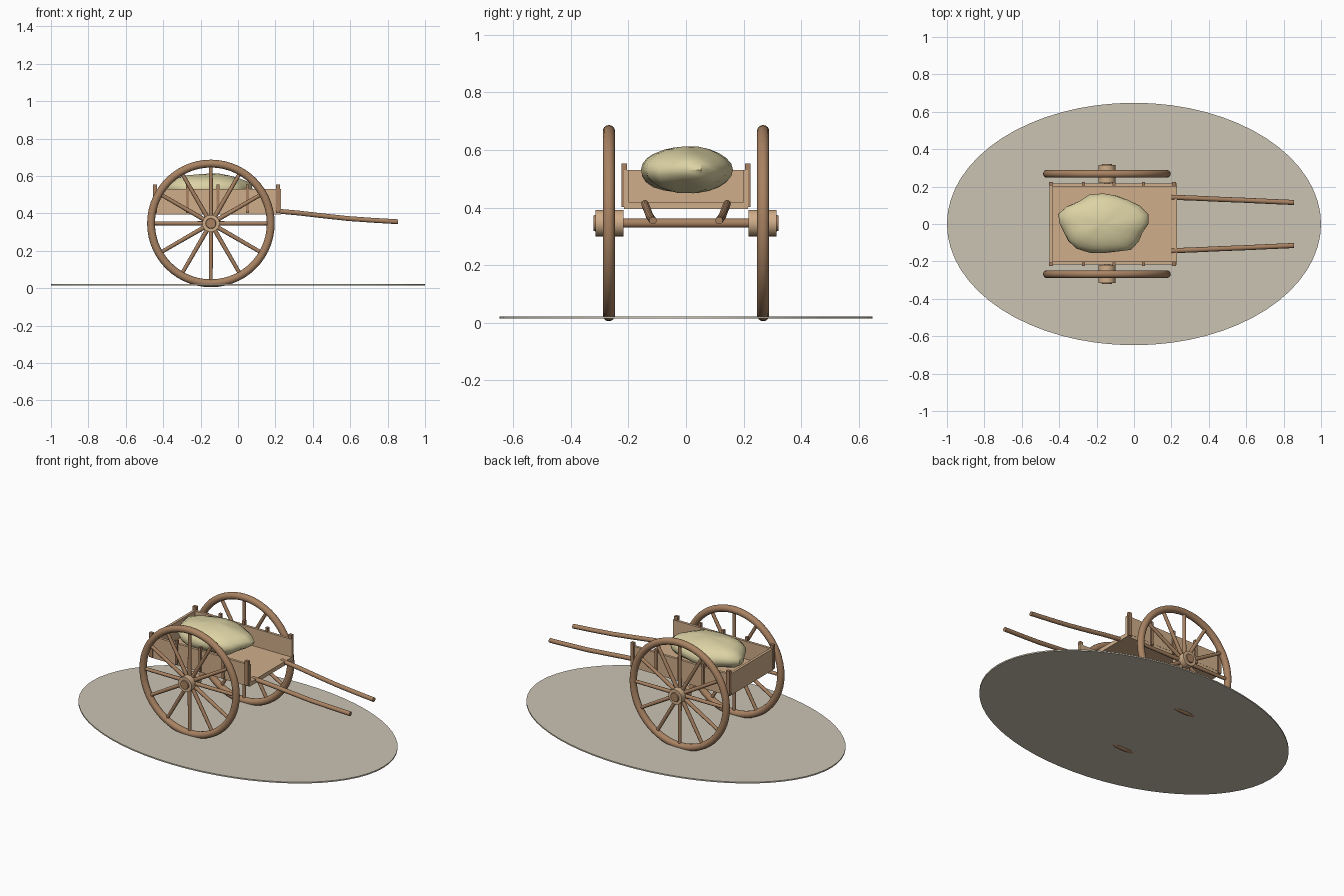
import bpy, bmesh, math
from mathutils import Vector

if "Cube" in bpy.data.objects:
    bpy.data.objects.remove(bpy.data.objects["Cube"])


def material(name, r, g, b):
    m = bpy.data.materials.new(name)
    lin = lambda c: ((c / 255 + 0.055) / 1.055) ** 2.4
    m.diffuse_color = (lin(r), lin(g), lin(b), 1)
    m.use_nodes = True
    m.node_tree.nodes["Principled BSDF"].inputs["Base Color"].default_value = m.diffuse_color
    return m


BOARD = material("pale board wood", 208, 174, 138)
WOOD = material("brown wood", 168, 130, 98)
SACK = material("sack cloth", 220, 210, 164)
EARTH = material("dusty earth", 203, 196, 179)


def finish(name, mat, smooth=True):
    o = bpy.context.object
    o.name = name
    o.data.materials.append(mat)
    if smooth:
        bpy.ops.object.shade_smooth_by_angle(angle=math.radians(40))
    return o


def box(name, lo, hi, mat):
    bpy.ops.mesh.primitive_cube_add(size=1, location=[(a + b) / 2 for a, b in zip(lo, hi)])
    bpy.context.object.scale = [b - a for a, b in zip(lo, hi)]
    return finish(name, mat, False)


def rod(name, a, b, r1, r2, mat, sides=16):
    a, b = Vector(a), Vector(b)
    d = b - a
    bpy.ops.mesh.primitive_cone_add(vertices=sides, radius1=r1, radius2=r2, depth=d.length,
                                    location=(a + b) / 2, rotation=d.to_track_quat('Z', 'Y').to_euler())
    return finish(name, mat)


# ground patch
bpy.ops.mesh.primitive_cylinder_add(vertices=64, radius=1, depth=0.008, location=(0, 0, 0.018))
bpy.context.object.scale = (1, 0.648, 1)
finish("ground_patch", EARTH)

# wheels: rim, spokes, hub
CX, CZ, WY = -0.145, 0.346, 0.268
for side, s in (("front", -1), ("back", 1)):
    bpy.ops.mesh.primitive_torus_add(major_radius=0.32, minor_radius=0.021, major_segments=56,
                                     minor_segments=14, location=(CX, s * WY, CZ),
                                     rotation=(math.pi / 2, 0, 0))
    finish(side + "_wheel_rim", WOOD)
    for i in range(12):
        a = i * math.pi / 6
        dx, dz = math.cos(a), math.sin(a)
        rod(f"{side}_spoke_{i}", (CX + 0.03 * dx, s * WY, CZ + 0.03 * dz),
            (CX + 0.315 * dx, s * WY, CZ + 0.315 * dz), 0.012, 0.01, WOOD, 10)
    rod(side + "_hub", (CX, s * 0.218, CZ), (CX, s * 0.315, CZ), 0.046, 0.046, BOARD, 24)
    rod(side + "_hub_cap", (CX, s * 0.31, CZ), (CX, s * 0.322, CZ), 0.03, 0.026, WOOD, 20)
rod("axle", (CX, -0.31, CZ), (CX, 0.31, CZ), 0.016, 0.016, WOOD)

# cart bed and boards
box("floor", (-0.45, -0.215, 0.395), (0.23, 0.215, 0.42), BOARD)
box("tail_board", (-0.452, -0.21, 0.415), (-0.436, 0.21, 0.53), BOARD)
for side, s in (("front", -1), ("back", 1)):
    y0, y1 = sorted((s * 0.2, s * 0.216))
    box(side + "_side_board", (-0.45, y0, 0.415), (0.23, y1, 0.53), BOARD)
    y0, y1 = sorted((s * 0.205, s * 0.224))
    for i, x in enumerate((-0.444, -0.27, -0.108, 0.052, 0.214)):
        w = 0.011 if i in (0, 4) else 0.008
        box(f"{side}_stake_{i}", (x - w, y0, 0.402), (x + w, y1, 0.553), WOOD)

# gently curved pulling shafts
for side, s in (("front", -1), ("back", 1)):
    cu = bpy.data.curves.new(side + "_shaft", 'CURVE')
    cu.dimensions = '3D'
    cu.bevel_depth = 0.0135
    cu.bevel_resolution = 3
    cu.use_fill_caps = True
    sp = cu.splines.new('POLY')
    path = [(0.2, 0.143, 0.413), (0.33, 0.138, 0.401), (0.46, 0.132, 0.386),
            (0.59, 0.127, 0.372), (0.72, 0.121, 0.363), (0.855, 0.115, 0.355)]
    sp.points.add(len(path) - 1)
    for p, (x, y, z) in zip(sp.points, path):
        p.co = (x, s * y, z, 1)
    o = bpy.data.objects.new(side + "_shaft", cu)
    bpy.context.collection.objects.link(o)
    bpy.ops.object.select_all(action='DESELECT')
    o.select_set(True)
    bpy.context.view_layer.objects.active = o
    bpy.ops.object.convert(target='MESH')
    finish(side + "_shaft", WOOD)

# lumpy sack
bpy.ops.mesh.primitive_uv_sphere_add(segments=20, ring_count=12, radius=1, location=(-0.165, 0, 0.531))
for v in bpy.context.object.data.vertices:
    x, y, z = v.co
    a = math.atan2(y, x)
    k = 1 + 0.045 * math.sin(5 * a + 2 * z) * math.hypot(x, y) + 0.03 * math.sin(7 * x + 4 * y)
    v.co = (x * k * 0.237, y * k * 0.16, z * k * 0.081)
finish("grain_sack", SACK)
